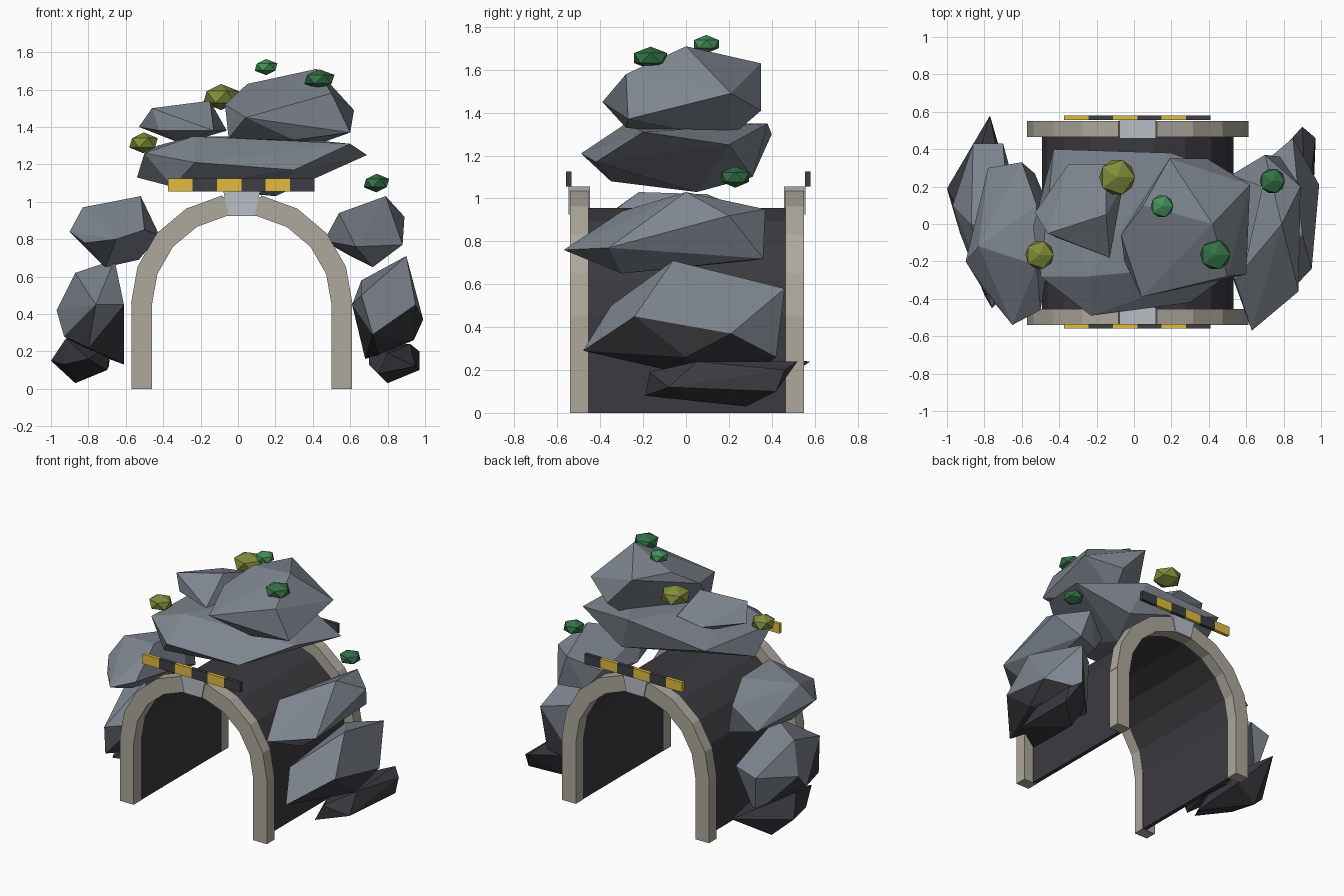
import bpy, bmesh, math

CX, SPRING = 0.02, 0.45          # arch centre and springing height
R_OUT, R_IN = 0.593, 0.48


def material(name, r, g, b):
    m = bpy.data.materials.new(name)
    lin = [((c / 255 + 0.055) / 1.055) ** 2.4 for c in (r, g, b)]
    m.diffuse_color = (*lin, 1)
    return m


ROCK = material("grey rock", 126, 133, 143)
DARK = material("dark rock", 59, 58, 63)
STONE = material("portal stone", 174, 168, 156)
KEY = material("keystone grey", 184, 190, 198)
YELLOW = material("warning yellow", 224, 188, 65)
BLACK = material("warning black", 62, 62, 68)
OLIVE = material("olive bush", 130, 140, 58)
GREEN = material("green bush", 52, 112, 70)
LIGHT = material("light green bush", 68, 146, 88)


def finish(name, bm, *mats):
    bmesh.ops.recalc_face_normals(bm, faces=bm.faces)
    me = bpy.data.meshes.new(name)
    bm.to_mesh(me)
    bm.free()
    for m in mats:
        me.materials.append(m)
    ob = bpy.data.objects.new(name, me)
    bpy.context.collection.objects.link(ob)
    return ob


def prism(name, profile, y0, y1, mat):
    """Extrude an x-z profile from y0 to y1."""
    bm = bmesh.new()
    f = bm.faces.new([bm.verts.new((x, y0, z)) for x, z in profile])
    ext = bmesh.ops.extrude_face_region(bm, geom=[f])["geom"]
    verts = [v for v in ext if isinstance(v, bmesh.types.BMVert)]
    bmesh.ops.translate(bm, verts=verts, vec=(0, y1 - y0, 0))
    return finish(name, bm, mat)


def rect(x0, x1, z0, z1):
    return [(x0, z0), (x1, z0), (x1, z1), (x0, z1)]


def polar(r, deg):
    a = math.radians(deg)
    return CX + r * math.cos(a), SPRING + r * math.sin(a)


def rock(name, corners):
    """Faceted boulder: hull of a few corners, damp dark faces near the ground."""
    bm = bmesh.new()
    for c in corners:
        bm.verts.new(c)
    hull = bmesh.ops.convex_hull(bm, input=bm.verts)
    inner = [v for v in hull["geom_interior"] if isinstance(v, bmesh.types.BMVert)]
    bmesh.ops.delete(bm, geom=inner, context="VERTS")
    for f in bm.faces:
        f.material_index = int(f.calc_center_median().z < 0.36)
    return finish(name, bm, ROCK, DARK)


def bush(name, loc, r, h, mat):
    bm = bmesh.new()
    bmesh.ops.create_icosphere(bm, subdivisions=1, radius=1)
    bmesh.ops.scale(bm, vec=(r, r, h), verts=bm.verts)
    bmesh.ops.translate(bm, vec=loc, verts=bm.verts)
    return finish(name, bm, mat)


# Tunnel lining
bm = bmesh.new()
RL = 0.4975
path = [(CX + RL, 0)] + [polar(RL, a) for a in range(0, 181, 20)] + [(CX - RL, 0)]
rows = [[bm.verts.new((x, y, z)) for x, z in path] for y in (-0.455, 0.465)]
for i in range(len(path) - 1):
    bm.faces.new((rows[0][i], rows[0][i + 1], rows[1][i + 1], rows[1][i]))
lining = finish("tunnel_lining", bm, DARK)
mod = lining.modifiers.new("thickness", "SOLIDIFY")
mod.thickness, mod.offset, mod.use_even_offset = 0.03, 0, True

# Stone portals and striped warning bars at both ends
for end, y0, y1, s0, s1 in (("front", -0.54, -0.455, -0.56, -0.535),
                            ("back", 0.465, 0.55, 0.555, 0.58)):
    for side, s in (("left", -1), ("right", 1)):
        prism(f"{end}_{side}_pillar",
              rect(*sorted((CX + s * R_IN, CX + s * 0.59)), 0, SPRING), y0, y1, STONE)
    for i in range(9):
        if i != 4:
            a, b = i * 20, i * 20 + 20
            prism(f"{end}_arch_stone_{i}",
                  [polar(R_IN, a), polar(R_OUT, a), polar(R_OUT, b), polar(R_IN, b)], y0, y1, STONE)
    prism(f"{end}_keystone",
          [(CX - 0.07, 0.925), (CX + 0.07, 0.925), (CX + 0.098, 1.055), (CX - 0.098, 1.055)],
          y0 - 0.008, y1 + 0.008, KEY)
    # Wedge fill so the keystone meets its neighbours
    prism(f"{end}_arch_crown", [polar(R_IN, 80), polar(R_OUT - 0.01, 80),
                                polar(R_OUT - 0.01, 100), polar(R_IN, 100)], y0, y1, STONE)
    w = 0.785 / 6
    for i in range(6):
        x = -0.375 + i * w
        prism(f"{end}_warning_stripe_{i}", rect(x, x + w, 1.055, 1.125), s0, s1,
              BLACK if i % 2 else YELLOW)

# Boulders over the tunnel
rock("roof_slab_rock", [
    (-0.54, -0.02, 1.13), (-0.43, 0.40, 1.30), (-0.50, -0.28, 1.26), (-0.23, -0.49, 1.21),
    (0.30, -0.42, 1.17), (0.69, 0.20, 1.25), (0.20, 0.38, 1.35), (0.60, -0.20, 1.31),
    (-0.24, -0.28, 1.35), (0.20, 0.05, 1.03), (-0.35, -0.35, 1.08), (0.30, 0.31, 1.10)])
rock("summit_rock", [
    (-0.07, -0.06, 1.52), (0.04, -0.39, 1.45), (0.05, 0.10, 1.63), (0.19, 0.35, 1.63),
    (0.39, 0.35, 1.41), (0.62, 0.21, 1.49), (0.60, -0.27, 1.37), (0.42, 0.0, 1.71),
    (0.50, -0.28, 1.58), (-0.05, -0.20, 1.34), (0.35, 0.20, 1.28), (0.30, -0.28, 1.33)])
rock("upper_left_rock", [
    (-0.53, 0.06, 1.40), (-0.46, -0.05, 1.50), (-0.35, 0.32, 1.42), (-0.13, -0.18, 1.38),
    (-0.15, 0.05, 1.54), (-0.06, 0.20, 1.38), (-0.42, -0.07, 1.38), (-0.15, 0.32, 1.45),
    (-0.30, 0.10, 1.31)])

# Boulders on the right flank
rock("right_shoulder_rock", [
    (0.63, -0.57, 0.76), (0.88, -0.36, 0.77), (0.54, -0.30, 0.94), (0.79, 0.0, 1.03),
    (0.89, 0.20, 0.92), (0.70, 0.37, 0.95), (0.50, 0.25, 0.85), (0.78, 0.36, 0.72),
    (0.72, -0.30, 0.65), (0.46, -0.10, 0.79), (0.60, 0.30, 0.71)])
rock("right_middle_rock", [
    (0.72, -0.48, 0.29), (0.66, -0.35, 0.50), (0.90, -0.06, 0.71), (0.85, 0.46, 0.58),
    (0.99, 0.21, 0.37), (0.95, -0.24, 0.45), (0.82, 0.42, 0.26), (0.61, 0.10, 0.45),
    (0.68, 0.30, 0.16), (0.75, 0.0, 0.18), (0.94, 0.0, 0.26), (0.66, 0.30, 0.58)])
rock("right_base_rock", [
    (0.70, 0.0, 0.13), (0.80, 0.28, 0.03), (0.97, 0.42, 0.10), (0.97, 0.46, 0.20),
    (0.90, 0.52, 0.24), (0.75, -0.19, 0.08), (0.80, -0.17, 0.19), (0.95, -0.08, 0.12),
    (0.70, 0.30, 0.20), (0.92, 0.05, 0.24)])

# Boulders on the left flank
rock("left_shoulder_rock", [
    (-0.65, -0.54, 0.80), (-0.50, -0.46, 0.85), (-0.90, -0.20, 0.84), (-0.83, -0.12, 0.97),
    (-0.52, -0.22, 1.03), (-0.60, 0.33, 0.92), (-0.42, 0.0, 0.82), (-0.53, 0.27, 0.69),
    (-0.71, -0.20, 0.65), (-0.82, -0.33, 0.78), (-0.78, 0.30, 0.77), (-0.52, 0.10, 1.02)])
rock("left_middle_rock", [
    (-0.97, 0.10, 0.42), (-0.86, 0.43, 0.50), (-0.70, 0.43, 0.55), (-0.87, 0.0, 0.62),
    (-0.66, -0.10, 0.69), (-0.61, -0.30, 0.45), (-0.61, 0.10, 0.13), (-0.93, -0.05, 0.28),
    (-0.76, -0.45, 0.45), (-0.80, -0.38, 0.22), (-0.80, 0.35, 0.20)])
rock("left_base_rock", [
    (-1.0, 0.19, 0.15), (-0.92, 0.05, 0.27), (-0.77, 0.58, 0.24), (-0.69, 0.30, 0.12),
    (-0.87, 0.26, 0.03), (-0.80, -0.30, 0.16), (-0.70, -0.15, 0.10), (-0.93, -0.05, 0.13),
    (-0.68, 0.10, 0.24)])

# Bushes
bush("olive_bush_large", (-0.09, 0.25, 1.56), 0.107, 0.07, OLIVE)
bush("olive_bush_small", (-0.505, -0.165, 1.315), 0.085, 0.056, OLIVE)
bush("green_bush_top", (0.15, 0.095, 1.72), 0.068, 0.043, LIGHT)
bush("green_bush_summit", (0.435, -0.165, 1.655), 0.09, 0.053, GREEN)
bush("green_bush_side", (0.74, 0.23, 1.10), 0.076, 0.05, GREEN)
